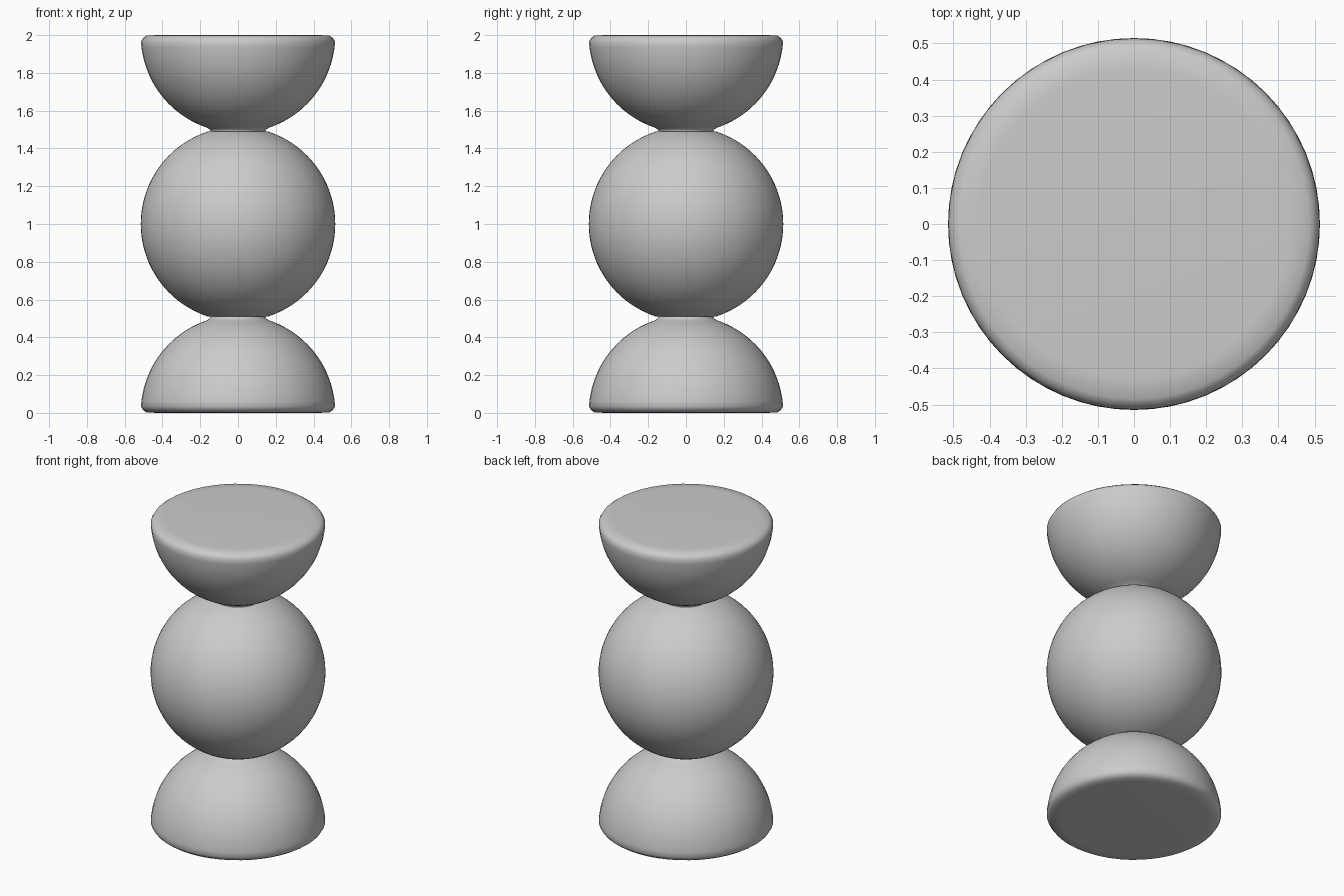
import bpy, bmesh, math

if "Cube" in bpy.data.objects:
    bpy.data.objects.remove(bpy.data.objects["Cube"])

R = 0.515


def lathe(name, profile, segments):
    """Spin an (r, z) profile around z; r = 0 ends become poles."""
    bm = bmesh.new()
    verts = [bm.verts.new((r, 0, z)) for r, z in profile]
    edges = [bm.edges.new(pair) for pair in zip(verts, verts[1:])]
    bmesh.ops.spin(bm, geom=verts + edges, cent=(0, 0, 0), axis=(0, 0, 1),
                   angle=2 * math.pi, steps=segments, use_duplicate=False)
    bmesh.ops.remove_doubles(bm, verts=bm.verts, dist=1e-4)
    bmesh.ops.recalc_face_normals(bm, faces=bm.faces)
    for f in bm.faces:
        f.smooth = True
    mesh = bpy.data.meshes.new(name)
    bm.to_mesh(mesh)
    bm.free()
    obj = bpy.data.objects.new(name, mesh)
    bpy.context.collection.objects.link(obj)
    return obj


def arc(z0, a0, a1, n):
    angles = [math.radians(a0 + (a1 - a0) * i / n) for i in range(n + 1)]
    return [(R * math.cos(a), z0 + R * math.sin(a)) for a in angles]


# Half dome with softened rim and a short flared neck
dome = [(0, 0), (0.43, 0), (0.485, 0.003), (0.503, 0.016)]
dome += arc(0.002, 3.5, 71.3, 20)
dome += [(0.15, 0.499), (0.145, 0.507), (0.145, 0.515)]
lathe("lower_dome", dome, 48)
lathe("upper_dome", [(r, 2 - z) for r, z in dome], 48)

# Central ball, trimmed flat where it meets the necks
ball = arc(1, -71.9, 71.9, 36)
lathe("ball", [(0, ball[0][1])] + ball + [(0, ball[-1][1])], 64)
for f in bpy.data.objects["ball"].data.polygons:
    f.use_smooth = abs(f.normal.z) < 0.999
